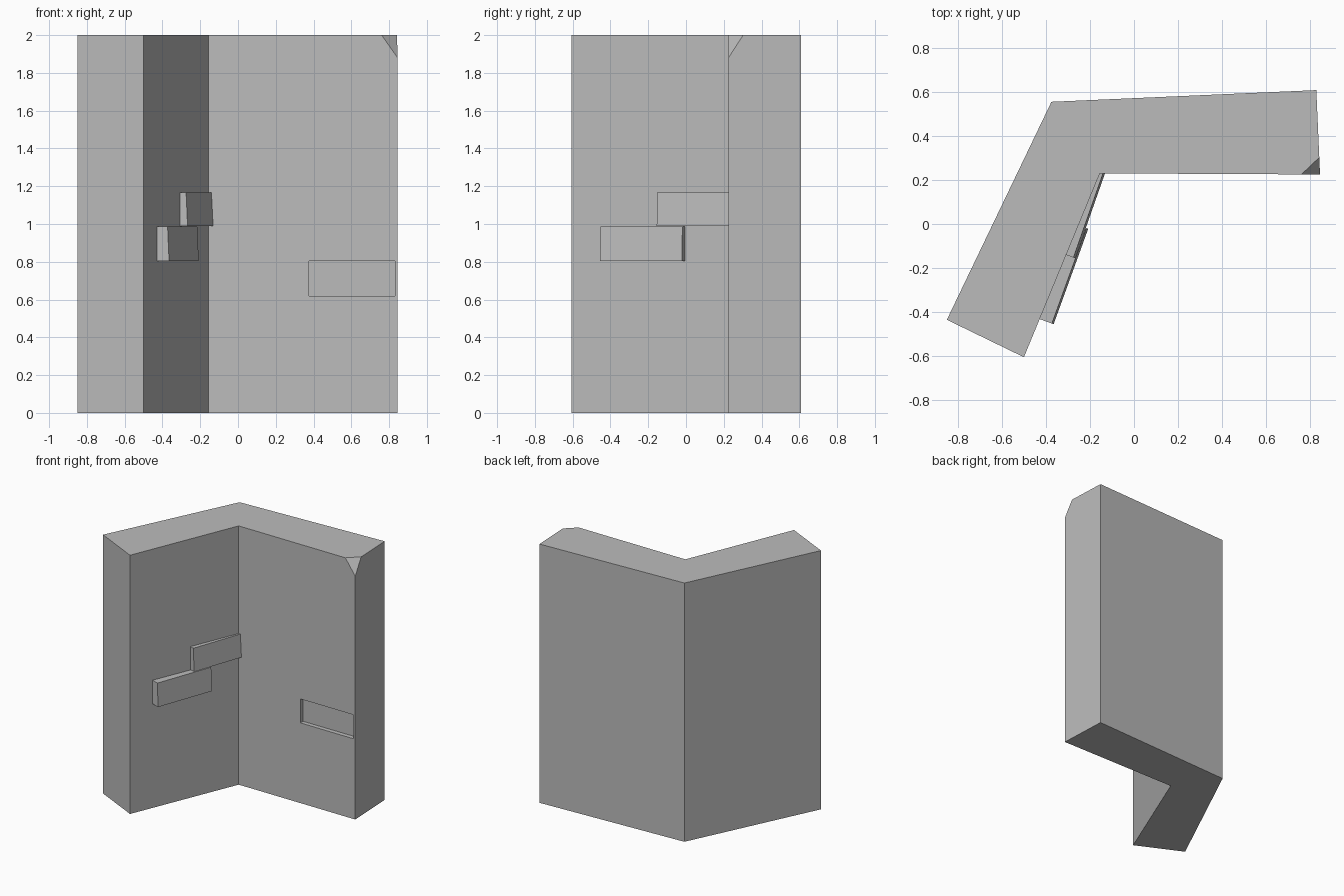
import bpy, bmesh
from mathutils import Vector

cube = bpy.data.objects.get("Cube")
if cube:
    bpy.data.objects.remove(cube, do_unlink=True)

grey = bpy.data.materials.new("plain grey")
grey.use_nodes = True
colour = (0.5, 0.5, 0.5, 1)
grey.diffuse_color = colour
grey.node_tree.nodes["Principled BSDF"].inputs["Base Color"].default_value = colour


def prism(name, outline, low, high, top_outline=None, chip=None):
    """Upright prism, optionally with a shifted top and a corner sliced off."""
    bm = bmesh.new()
    bottom = [bm.verts.new((x, y, low)) for x, y in outline]
    top = [bm.verts.new((x, y, high)) for x, y in top_outline or outline]
    bm.faces.new(bottom)
    bm.faces.new(top)
    for i in range(len(bottom)):
        j = (i + 1) % len(bottom)
        bm.faces.new((bottom[i], bottom[j], top[j], top[i]))
    if chip:
        a, b, c = map(Vector, chip)
        normal = (b - a).cross(c - a)
        if normal.z < 0:
            normal.negate()
        cut = bmesh.ops.bisect_plane(
            bm, geom=bm.verts[:] + bm.edges[:] + bm.faces[:],
            plane_co=a, plane_no=normal, clear_outer=True)
        edges = [e for e in cut["geom_cut"] if isinstance(e, bmesh.types.BMEdge)]
        bmesh.ops.contextual_create(bm, geom=edges)
    bmesh.ops.recalc_face_normals(bm, faces=bm.faces[:])
    mesh = bpy.data.meshes.new(name)
    bm.to_mesh(mesh)
    bm.free()
    mesh.materials.append(grey)
    obj = bpy.data.objects.new(name, mesh)
    bpy.context.collection.objects.link(obj)
    return obj


# Bent wall with a chipped top corner
wall = prism(
    "corner_wall",
    [(-0.85, -0.435), (-0.5, -0.605), (-0.155, 0.23),
     (0.845, 0.225), (0.828, 0.608), (-0.375, 0.555)],
    0, 2,
    chip=[(0.76, 0.225, 2), (0.841, 0.302, 2), (0.845, 0.225, 1.88)])

# Shallow brick-shaped pocket in the long wing
cutter = prism(
    "pocket_cutter",
    [(0.375, 0.1), (0.832, 0.1), (0.832, 0.26), (0.375, 0.26)], 0.62, 0.805)
cutter.hide_render = True
cutter.hide_viewport = True
cutter.display_type = 'WIRE'
pocket = wall.modifiers.new("pocket", 'BOOLEAN')
pocket.operation = 'DIFFERENCE'
pocket.solver = 'EXACT'
pocket.object = cutter


# Raised bricks on the short wing, their faces leaning back slightly
def brick(name, near, far, low, high):
    near, far = Vector(near), Vector(far)
    along = (far - near).normalized()
    inward = Vector((-along.y, along.x)) * 0.12
    lean = inward * 0.07
    bottom = [near, far, far + inward, near + inward]
    top = [near + lean, far + lean, far + inward, near + inward]
    return prism(name, bottom, low, high, top)


brick("upper_brick", (-0.267, -0.155), (-0.13, 0.235), 0.99, 1.168)
brick("lower_brick", (-0.365, -0.455), (-0.208, -0.022), 0.805, 0.987)
